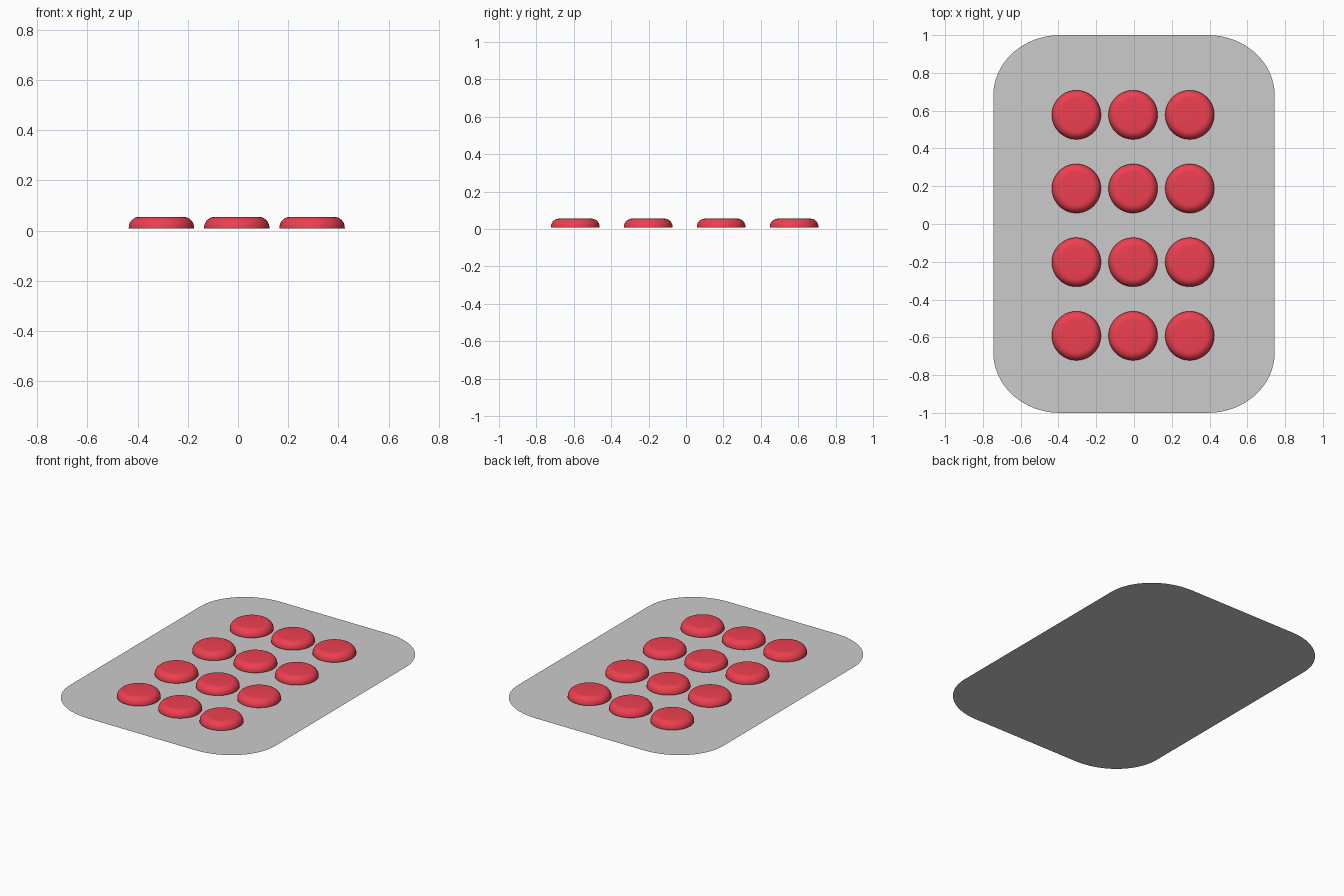
import bpy, bmesh
from math import sin, cos, pi, radians

if "Cube" in bpy.data.objects:
    bpy.data.objects.remove(bpy.data.objects["Cube"])


def make_object(name, bm, mat=None):
    mesh = bpy.data.meshes.new(name)
    bm.to_mesh(mesh)
    bm.free()
    obj = bpy.data.objects.new(name, mesh)
    bpy.context.collection.objects.link(obj)
    if mat:
        mesh.materials.append(mat)
    return obj


# Flat sheet with rounded corners
HX, HY, RX, RY, N = 0.745, 1.0, 0.355, 0.32, 16
bm = bmesh.new()
outline = []
for corner, (sx, sy) in enumerate([(1, 1), (-1, 1), (-1, -1), (1, -1)]):
    for i in range(N + 1):
        a = (corner + i / N) * pi / 2
        outline.append(bm.verts.new((sx * (HX - RX) + RX * cos(a),
                                     sy * (HY - RY) + RY * sin(a), 0)))
bm.faces.new(outline)
make_object("sheet", bm)

# Red material for the buttons
red = bpy.data.materials.new("red")
red.diffuse_color = (0.85, 0.05, 0.08, 1)
red.use_nodes = True
red.node_tree.nodes["Principled BSDF"].inputs["Base Color"].default_value = red.diffuse_color

# Round button: straight foot, rounded shoulder, flat top
R, Z0, Z1, B, SEG, STEPS = 0.13, 0.008, 0.055, 0.043, 48, 8
profile = [(R, Z0)] + [(R - B + B * cos(t * pi / 2 / STEPS),
                        Z1 - B + B * sin(t * pi / 2 / STEPS)) for t in range(STEPS + 1)]
bm = bmesh.new()
rings = [[bm.verts.new((r * cos(2 * pi * i / SEG), r * sin(2 * pi * i / SEG), z))
          for i in range(SEG)] for r, z in profile]
for low, high in zip(rings, rings[1:]):
    for i in range(SEG):
        j = (i + 1) % SEG
        bm.faces.new((low[i], low[j], high[j], high[i]))
bm.faces.new(rings[-1])
bm.faces.new(rings[0][::-1])
button = make_object("button", bm, red)
bpy.context.view_layer.objects.active = button
button.select_set(True)
bpy.ops.object.shade_smooth_by_angle(angle=radians(35))

# Grid of 3 x 4 buttons sharing one mesh
for row in range(4):
    for col in range(3):
        obj = button if row == col == 0 else bpy.data.objects.new("button", button.data)
        if obj is not button:
            bpy.context.collection.objects.link(obj)
        obj.name = f"button_row{row + 1}_col{col + 1}"
        obj.location = (-0.305 + 0.3 * col, -0.592 + 0.39 * row, 0)
